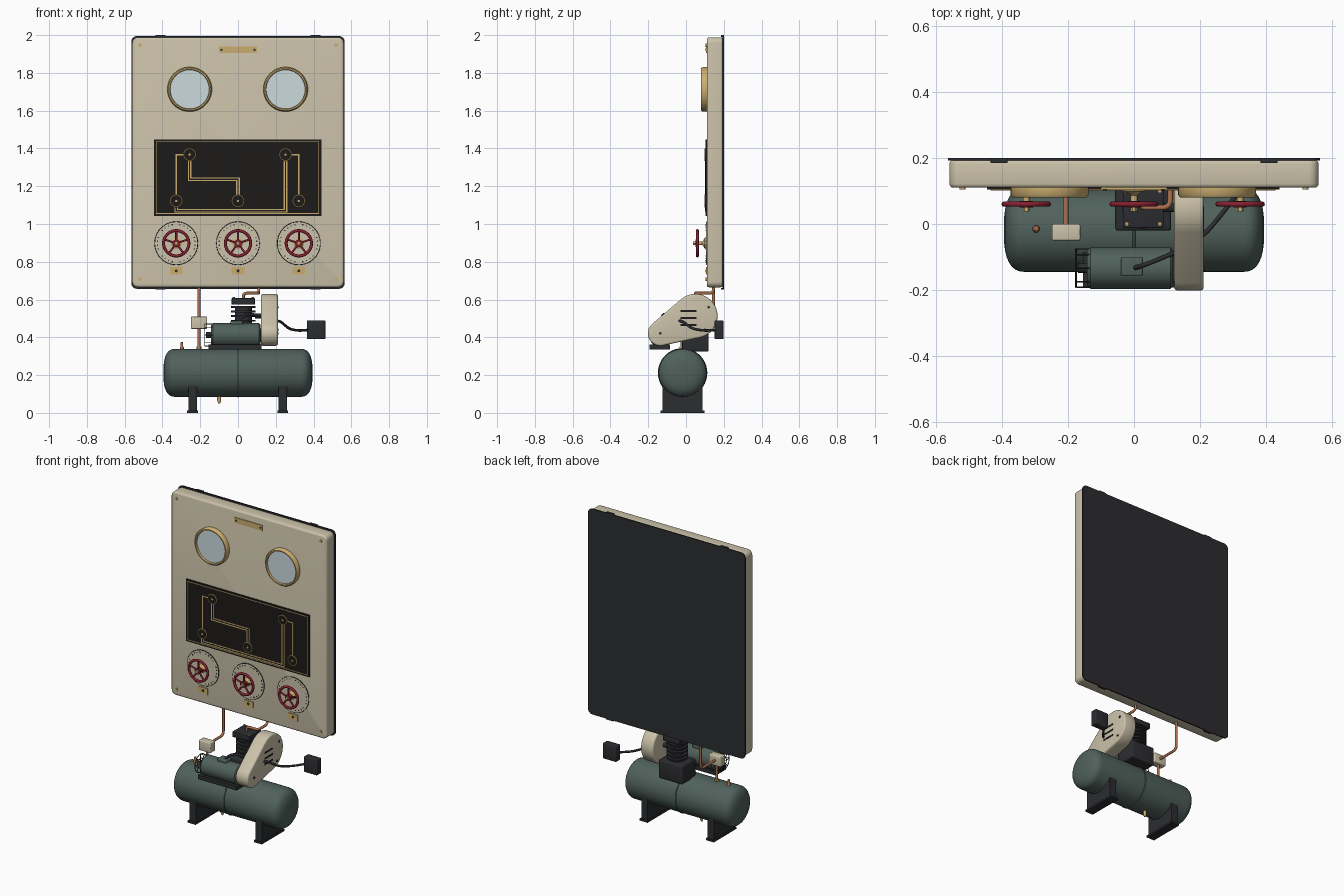
import bpy, bmesh
from math import pi, sin, cos, radians, atan2, acos, hypot
from mathutils import Vector, Matrix

default_cube = bpy.data.objects.get("Cube")
if default_cube:
    bpy.data.objects.remove(default_cube, do_unlink=True)


def material(name, colour, metallic=0.0):
    mat = bpy.data.materials.new(name)
    mat.use_nodes = True
    shader = mat.node_tree.nodes["Principled BSDF"]
    mat.diffuse_color = (*colour, 1)
    shader.inputs["Base Color"].default_value = (*colour, 1)
    shader.inputs["Metallic"].default_value = metallic
    shader.inputs["Roughness"].default_value = 0.5
    return mat


CREAM = material("cream_paint", (0.6, 0.54, 0.4))
DARK = material("dark_iron", (0.025, 0.026, 0.03))
BLACK = material("black_board", (0.012, 0.011, 0.01))
GREEN = material("green_paint", (0.08, 0.12, 0.105))
BRASS = material("brass", (0.6, 0.42, 0.16))
COPPER = material("copper", (0.42, 0.17, 0.08))
RED = material("red_enamel", (0.24, 0.015, 0.03))
GLASS = material("pale_dial", (0.6, 0.7, 0.72))

TURN = {"Z": Matrix(), "X": Matrix.Rotation(pi / 2, 4, "Y"), "FRONT": Matrix.Rotation(pi / 2, 4, "X")}


def finish(bm, name, mat, bevel=0):
    """Round the sharp edges, shade and link a finished bmesh."""
    bmesh.ops.recalc_face_normals(bm, faces=bm.faces)
    if bevel:
        sharp = [e for e in bm.edges if e.calc_face_angle(0) > radians(40)]
        bmesh.ops.bevel(bm, geom=sharp, offset=bevel, segments=3, profile=0.5, affect="EDGES")
    mesh = bpy.data.meshes.new(name)
    bm.to_mesh(mesh)
    bm.free()
    mesh.materials.append(mat)
    obj = bpy.data.objects.new(name, mesh)
    bpy.context.collection.objects.link(obj)
    for other in bpy.context.selected_objects:
        other.select_set(False)
    obj.select_set(True)
    bpy.context.view_layer.objects.active = obj
    bpy.ops.object.shade_smooth_by_angle(angle=radians(40))
    return obj


def box(name, mat, x, y, z, bevel=0):
    """Box from (low, high) ranges on each axis."""
    bm = bmesh.new()
    bmesh.ops.create_cube(bm, size=1)
    for v in bm.verts:
        v.co = [(a + b) / 2 + c * (b - a) for (a, b), c in zip((x, y, z), v.co)]
    return finish(bm, name, mat, bevel)


def lathe(name, mat, profile, centre, axis="Z", closed=False, steps=40):
    """Spin (radius, height) points about an axis."""
    bm = bmesh.new()
    verts = [bm.verts.new((r, 0, h)) for r, h in profile]
    edges = [bm.edges.new(pair) for pair in zip(verts, verts[1:])]
    if closed:
        edges.append(bm.edges.new((verts[-1], verts[0])))
    bmesh.ops.spin(bm, geom=verts + edges, cent=(0, 0, 0), axis=(0, 0, 1), angle=2 * pi, steps=steps)
    bmesh.ops.remove_doubles(bm, verts=bm.verts, dist=1e-5)
    bmesh.ops.transform(bm, matrix=Matrix.Translation(centre) @ TURN[axis], verts=bm.verts)
    return finish(bm, name, mat)


def disc(name, mat, r, height, centre, axis="Z", steps=24):
    return lathe(name, mat, [(0, 0), (r, 0), (r, height), (0, height)], centre, axis, steps=steps)


def ring(name, mat, r, thick, centre, axis="FRONT"):
    loop = [(r + thick * cos(k * pi / 5), thick * sin(k * pi / 5)) for k in range(10)]
    return lathe(name, mat, loop, centre, axis, closed=True)


def prism(name, mat, outline, axis, low, high, bevel=0):
    """Extrude an outline along X (points are y, z) or Y (points are x, z)."""
    bm = bmesh.new()
    face = bm.faces.new([bm.verts.new((low, a, b) if axis == "X" else (a, low, b)) for a, b in outline])
    new = bmesh.ops.extrude_face_region(bm, geom=[face])["geom"]
    shift = (high - low, 0, 0) if axis == "X" else (0, high - low, 0)
    bmesh.ops.translate(bm, vec=shift, verts=[g for g in new if isinstance(g, bmesh.types.BMVert)])
    return finish(bm, name, mat, bevel)


def arc(centre, r, start, end, count):
    angles = [start + (end - start) * k / count for k in range(count + 1)]
    return [(centre[0] + r * cos(a), centre[1] + r * sin(a)) for a in angles]


def rounded(w, low, high, r):
    corners = [(w - r, high - r), (r - w, high - r), (r - w, low + r), (w - r, low + r)]
    return sum([arc(c, r, k * pi / 2, (k + 1) * pi / 2, 6) for k, c in enumerate(corners)], [])


def tube(name, mat, points, r, bend=0.03):
    """Round pipe along a path with its corners filleted."""
    pts = [Vector(p) for p in points]
    path = [pts[0]]
    for a, b, c in zip(pts, pts[1:], pts[2:]):
        p = b + (a - b).normalized() * min(bend, (a - b).length / 2)
        q = b + (c - b).normalized() * min(bend, (c - b).length / 2)
        path += [p.lerp(b, t / 6).lerp(b.lerp(q, t / 6), t / 6) for t in range(7)]
    path.append(pts[-1])
    curve = bpy.data.curves.new(name, "CURVE")
    curve.dimensions, curve.bevel_depth, curve.bevel_resolution = "3D", r, 3
    curve.use_fill_caps = True
    spline = curve.splines.new("POLY")
    spline.points.add(len(path) - 1)
    for point, co in zip(spline.points, path):
        point.co = (*co, 1)
    curve.materials.append(mat)
    obj = bpy.data.objects.new(name, curve)
    bpy.context.collection.objects.link(obj)


# Wall panel with gasket, clips and corner screws
FACE = 0.11
prism("panel", CREAM, rounded(0.56, 0.665, 1.988, 0.03), "Y", FACE, 0.195, 0.012)
prism("back_gasket", DARK, rounded(0.565, 0.657, 1.995, 0.03), "Y", 0.192, 0.2)
for x in (-0.41, 0.41):
    for z in (0.657, 1.995):
        box("panel_clip", DARK, (x - 0.026, x + 0.026), (0.185, 0.2), (z - 0.005, z + 0.005))
for x in (-0.52, 0.52):
    for z in (0.707, 1.947):
        disc("corner_screw", BRASS, 0.009, 0.006, (x, FACE, z), "FRONT")

# Title plate
box("title_plate", BRASS, (-0.1, 0.1), (0.105, FACE), (1.905, 1.94))
for x in (-0.088, 0.088):
    disc("title_screw", DARK, 0.006, 0.008, (x, FACE, 1.922), "FRONT")

# Round gauges
for x in (-0.256, 0.252):
    bezel = [(0.118, 0), (0.118, 0.022), (0.112, 0.03), (0.105, 0.03), (0.102, 0.014)]
    lathe("gauge_bezel", BRASS, bezel, (x, FACE, 1.713), "FRONT", steps=56)
    disc("gauge_face", GLASS, 0.104, 0.018, (x, FACE, 1.713), "FRONT", 56)

# Flow board with border and circuit lines
box("flow_board", BLACK, (-0.446, 0.441), (0.104, FACE), (1.043, 1.447))


def line(a, b, width=0.007, mat=BRASS, front=0.102):
    (ax, az), (bx, bz) = a, b
    h = width / 2
    box("board_line", mat, (min(ax, bx) - h, max(ax, bx) + h), (front, 0.105), (min(az, bz) - h, max(az, bz) + h))


def route(points, double=False):
    for a, b in zip(points, points[1:]):
        line(a, b, 0.02 if double else 0.007)
        if double:
            line(a, b, 0.006, BLACK, 0.101)


border = [(-0.433, 1.055), (0.428, 1.055), (0.428, 1.435), (-0.433, 1.435)]
for a, b in zip(border, border[1:] + border[:1]):
    line(a, b, 0.004)
XS = (-0.327, 0, 0.322)
TOP, LOW = 1.367, 1.122
left_node, right_node = (-0.256, TOP), (0.252, TOP)
route([left_node, (XS[0], TOP), (XS[0], LOW)])
route([right_node, (XS[2], TOP), (XS[2], LOW)])
route([left_node, (-0.256, 1.237), (0, 1.237), (0, LOW)], True)
route([right_node, (0.252, 1.07), (XS[0], 1.07), (XS[0], LOW)], True)
for x, z in [left_node, right_node] + [(x, LOW) for x in XS]:
    disc("node_disc", BLACK, 0.031, 0.011, (x, FACE, z), "FRONT")
    ring("node_ring", BRASS, 0.031, 0.003, (x, 0.1, z))
    disc("node_mark", BRASS, 0.006, 0.012, (x, FACE, z), "FRONT")

# Valve dials, handwheels and tags
WHEEL_Y, VALVE_Z = 0.06, 0.898
for x in XS:
    disc("dial_plate", CREAM, 0.113, 0.005, (x, FACE, VALVE_Z), "FRONT", 48)
    ring("dial_rim", DARK, 0.113, 0.0025, (x, 0.107, VALVE_Z))
    for k in range(30):
        if k % 5:
            a = k * pi / 15
            px, pz = x + 0.1 * sin(a), VALVE_Z + 0.1 * cos(a)
            box("dial_tick", DARK, (px - 0.003, px + 0.003), (0.103, 0.106), (pz - 0.003, pz + 0.003))
    stem = [(0.028, 0), (0.028, 0.012), (0.016, 0.018), (0.01, 0.024), (0.01, 0.058), (0, 0.058)]
    lathe("valve_stem", BRASS, stem, (x, FACE, VALVE_Z), "FRONT")
    ring("handwheel_rim", RED, 0.067, 0.008, (x, WHEEL_Y, VALVE_Z))
    disc("handwheel_hub", RED, 0.02, 0.02, (x, WHEEL_Y + 0.01, VALVE_Z), "FRONT")
    disc("hub_nut", BRASS, 0.01, 0.022, (x, WHEEL_Y, VALVE_Z), "FRONT", 6)
    for k in range(5):
        a = k * 2 * pi / 5
        tip = (x + 0.067 * sin(a), WHEEL_Y, VALVE_Z + 0.067 * cos(a))
        tube("handwheel_spoke", RED, [(x, WHEEL_Y, VALVE_Z), tip], 0.0055)
    box("valve_tag", BRASS, (x - 0.034, x + 0.034), (0.105, FACE), (0.732, 0.772))
    disc("tag_mark", DARK, 0.008, 0.007, (x, FACE, 0.752), "FRONT", 12)

# Air tank with domed ends, weld band, legs and fittings
TANK = (0, -0.018, 0.212)
R, HALF, DOME = 0.127, 0.335, 0.06
cap = [(R * cos(k * pi / 16) ** 0.7, HALF + DOME * sin(k * pi / 16) ** 0.9) for k in range(8)] + [(0, HALF + DOME)]
lathe("air_tank", GREEN, [(r, -h) for r, h in reversed(cap)] + cap, TANK, "X", steps=56)
ring("weld_band", GREEN, R, 0.004, TANK, "X")
for x in (-0.24, 0.237):
    box("tank_leg", DARK, (x - 0.023, x + 0.023), (-0.124, 0.088), (0, 0.15))
    box("leg_foot", DARK, (x - 0.029, x + 0.029), (-0.135, 0.098), (0, 0.012))
lathe("drain_cock", BRASS, [(0, 0), (0.005, 0), (0.01, 0.015), (0.01, 0.045)], (-0.1, TANK[1], 0.05))
lathe("safety_valve", COPPER, [(0, 0.05), (0.007, 0.046), (0.007, 0.025), (0.011, 0.02), (0.011, 0)], (-0.297, -0.015, 0.327))

# Electric motor with mount, end cage and terminal box
MY, MZ = -0.134, 0.412
shell = [(0, -0.143), (0.053, -0.143), (0.063, -0.132), (0.063, 0.11), (0.055, 0.118), (0, 0.125)]
lathe("motor_body", GREEN, shell, (0, MY, MZ), "X")
box("motor_mount", DARK, (-0.155, 0.125), (-0.192, -0.085), (0.335, 0.362))
box("terminal_box", GREEN, (-0.04, 0.026), (-0.157, -0.1), (0.455, 0.488), 0.005)
disc("fan_hub", DARK, 0.015, 0.03, (-0.17, MY, MZ), "X")
for r in (0.03, 0.058):
    ring("fan_cage_ring", DARK, r, 0.0025, (-0.176, MY, MZ), "X")
for k in range(8):
    dy, dz = 0.058 * cos(k * pi / 4), 0.058 * sin(k * pi / 4)
    bar = [(-0.176, MY, MZ), (-0.176, MY + dy, MZ + dz), (-0.13, MY + dy, MZ + dz)]
    tube("fan_cage_bar", DARK, bar, 0.002, 0.006)

# Compressor block, finned cylinder and head
CX, CY = 0.028, 0.05
box("crankcase", DARK, (CX - 0.085, CX + 0.085), (-0.02, 0.12), (0.325, 0.445), 0.008)
fins = [(0.045, 0.44)]
for k in range(5):
    z = 0.46 + k * 0.024
    fins += [(0.045, z), (0.064, z), (0.064, z + 0.009), (0.045, z + 0.009)]
lathe("finned_cylinder", DARK, fins, (CX, CY, 0))
box("cylinder_head", DARK, (CX - 0.062, CX + 0.062), (CY - 0.062, CY + 0.062), (0.573, 0.608), 0.004)
for dx in (-0.05, 0.05):
    for dy in (-0.05, 0.05):
        disc("head_bolt", BRASS, 0.007, 0.007, (CX + dx, CY + dy, 0.607), steps=6)

# Belt guard: hull of a large and a small circle
big, small, big_r, small_r = (0.05, 0.513), (-0.136, 0.421), 0.117, 0.066
dy, dz = big[0] - small[0], big[1] - small[1]
lean, spread = atan2(dz, dy), acos((big_r - small_r) / hypot(dy, dz))
spread = pi - spread
hull = arc(big, big_r, lean - spread, lean + spread, 28)
hull += arc(small, small_r, lean + spread, lean + 2 * pi - spread, 16)
prism("belt_guard", CREAM, hull, "X", 0.122, 0.211, 0.01)
for z in (0.465, 0.502, 0.539):
    box("guard_slot", BLACK, (0.205, 0.213), (-0.03, 0.055), (z - 0.005, z + 0.005))
for y, z in (small, (0.12, 0.56), (0.1, 0.44)):
    disc("guard_screw", DARK, 0.007, 0.006, (0.209, y, z), "X")
for y, z in (big, small):
    disc("drive_shaft", DARK, 0.014, 0.05, (0.09, y, z), "X")

# Pressure switch, copper pipes, cable and junction box
box("pressure_switch", CREAM, (-0.249, -0.163), (-0.05, 0), (0.445, 0.51), 0.005)
PX, PY = -0.207, 0.146
tube("switch_pipe", COPPER, [(PX, PY, 0.68), (PX, PY, 0.48), (PX, -0.01, 0.48)], 0.008)
tube("tank_pipe", COPPER, [(PX, -0.022, 0.46), (PX, -0.022, 0.33)], 0.008)
disc("pipe_fitting", BRASS, 0.014, 0.02, (PX, -0.022, 0.332), steps=6)
rise = 0.634
head_pipe = [(CX, CY, 0.6), (CX, CY, rise), (0.11, CY, rise), (0.11, PY, rise), (0.11, PY, 0.68)]
tube("head_pipe", COPPER, head_pipe, 0.008, 0.025)
tube("motor_cable", DARK, [(0, MY, 0.48), (0.03, -0.125, 0.52), (0.08, -0.105, 0.525), (0.14, -0.08, 0.5)], 0.007)
run = [(0.2, -0.04, 0.488), (0.225, -0.02, 0.485), (0.27, 0.035, 0.445), (0.32, 0.1, 0.435), (0.38, 0.17, 0.44)]
tube("supply_cable", DARK, run, 0.007)
box("junction_box", DARK, (0.365, 0.462), (0.152, 0.198), (0.39, 0.49), 0.005)
